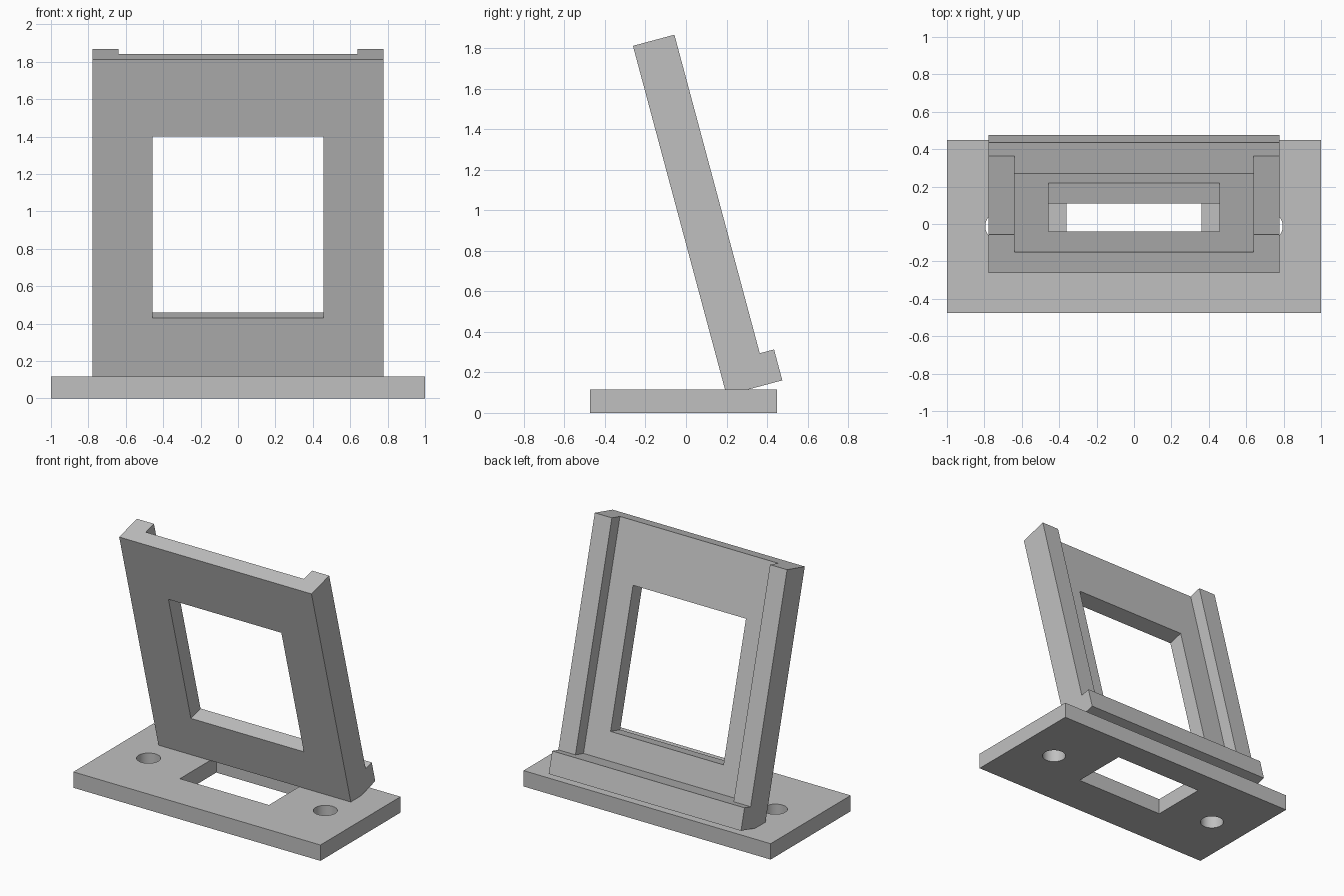
import bpy, bmesh, math
from mathutils import Matrix, Vector

cube = bpy.data.objects.get("Cube")
if cube:
    bpy.data.objects.remove(cube, do_unlink=True)

# Single flat colour
GREY = (0.53, 0.53, 0.53, 1)
grey = bpy.data.materials.new("light grey")
grey.use_nodes = True
grey.diffuse_color = GREY
grey.node_tree.nodes["Principled BSDF"].inputs["Base Color"].default_value = GREY

BASE_TOP = 0.116


def make_object(name, bm, matrix=Matrix()):
    bmesh.ops.recalc_face_normals(bm, faces=bm.faces)
    mesh = bpy.data.meshes.new(name)
    bm.to_mesh(mesh)
    bm.free()
    mesh.transform(matrix)
    mesh.materials.append(grey)
    obj = bpy.data.objects.new(name, mesh)
    bpy.context.scene.collection.objects.link(obj)
    return obj


def box(name, low, high, matrix=Matrix()):
    low, high = Vector(low), Vector(high)
    bm = bmesh.new()
    bmesh.ops.create_cube(bm, size=1)
    bmesh.ops.scale(bm, vec=high - low, verts=bm.verts)
    bmesh.ops.translate(bm, vec=(low + high) / 2, verts=bm.verts)
    return make_object(name, bm, matrix)


def extrude_x(name, profile, half_width, matrix):
    bm = bmesh.new()
    face = bm.faces.new([bm.verts.new((-half_width, y, z)) for y, z in profile])
    result = bmesh.ops.extrude_face_region(bm, geom=[face])
    moved = [v for v in result["geom"] if isinstance(v, bmesh.types.BMVert)]
    bmesh.ops.translate(bm, vec=(2 * half_width, 0, 0), verts=moved)
    return make_object(name, bm, matrix)


def cylinder(name, x, y, radius):
    bm = bmesh.new()
    bmesh.ops.create_cone(bm, cap_ends=True, segments=48, radius1=radius,
                          radius2=radius, depth=1)
    return make_object(name, bm, Matrix.Translation((x, y, 0)))


def cut(target, cutter):
    # Apply the boolean, then discard the cutter
    cutter.hide_render = True
    mod = target.modifiers.new("cut", 'BOOLEAN')
    mod.operation = 'DIFFERENCE'
    mod.solver = 'EXACT'
    mod.object = cutter
    bpy.ops.object.select_all(action='DESELECT')
    bpy.context.view_layer.objects.active = target
    target.select_set(True)
    bpy.ops.object.modifier_apply(modifier=mod.name)
    bpy.data.objects.remove(cutter, do_unlink=True)


# Base plate with a rectangular opening and two screw holes
base = box("base_plate", (-1, -0.475, 0), (1, 0.45, BASE_TOP))
cut(base, box("base_opening", (-0.36, -0.157, -1), (0.36, 0.263, 1)))
for side in (-1, 1):
    cut(base, cylinder("screw_hole", side * 0.715, -0.012, 0.08))

# Leaning frame: side profile in its own tilted axes, origin at the top front edge
tilt = Matrix.Translation((0, -0.262, 1.812)) @ Matrix.Rotation(math.radians(15), 4, 'X')
LEDGE_TOP = -1.628
profile = [(0, 0), (0.212, 0), (0.212, LEDGE_TOP), (0.285, LEDGE_TOP),
           (0.285, -1.786), (0.115, -1.786), (0, -1.756)]
frame = extrude_x("leaning_frame", profile, 0.778, tilt)

# Recess between the rear rails, then the window
cut(frame, box("rail_recess", (-0.64, 0.115, LEDGE_TOP), (0.64, 0.5, 0.5), tilt))
cut(frame, box("window", (-0.457, -0.5, -1.431), (0.457, 0.5, -0.427), tilt))

# Smooth only the round hole walls
for obj in (base, frame):
    bpy.ops.object.select_all(action='DESELECT')
    bpy.context.view_layer.objects.active = obj
    obj.select_set(True)
    bpy.ops.object.shade_smooth_by_angle(angle=math.radians(12))
